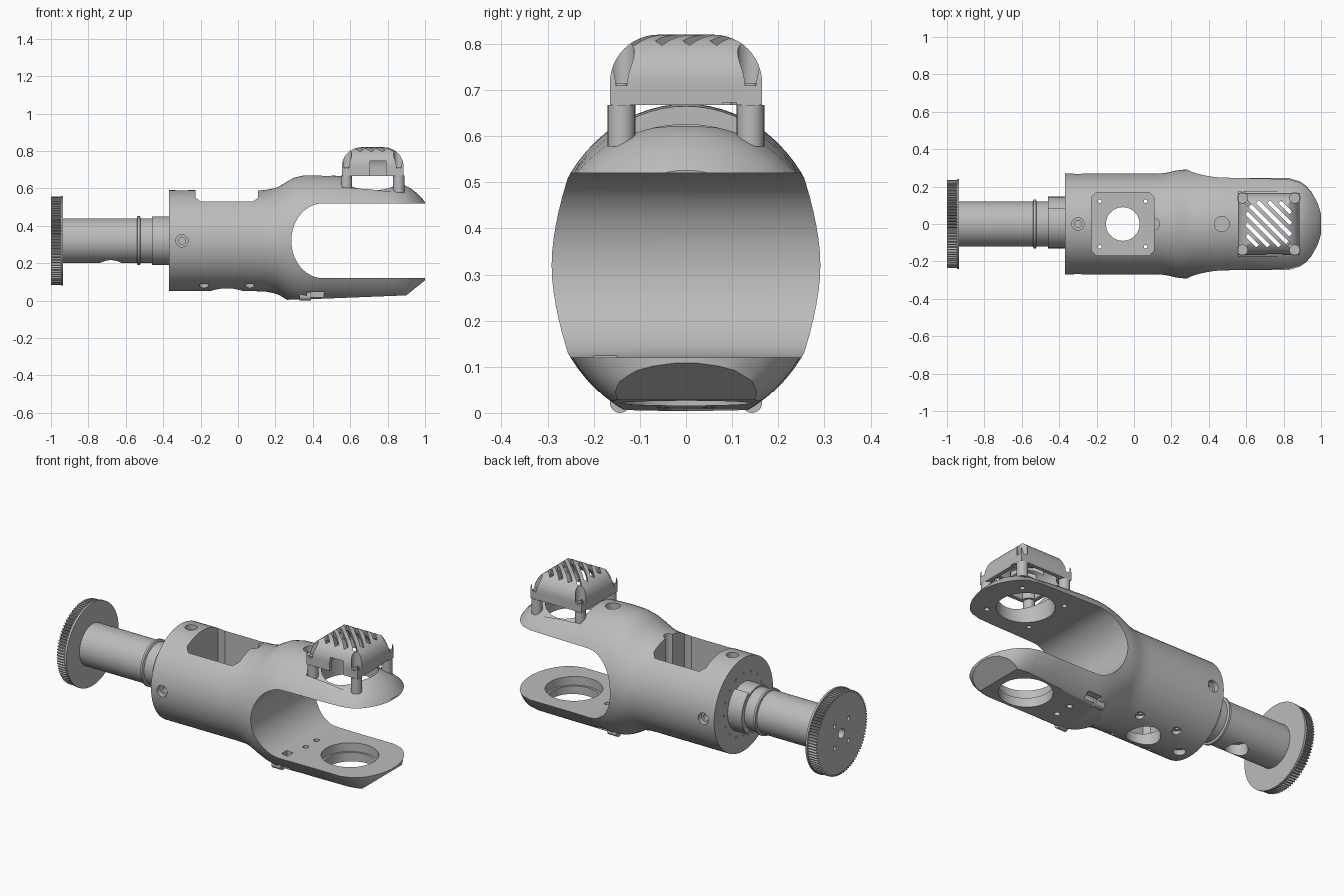
import bpy, bmesh
from math import pi, sin, cos, sqrt, radians
from mathutils import Matrix, Vector

if "Cube" in bpy.data.objects:
    bpy.data.objects.remove(bpy.data.objects["Cube"], do_unlink=True)

grey = bpy.data.materials.new("plain grey")
grey.use_nodes = True
grey.diffuse_color = (0.5, 0.5, 0.5, 1)
grey.node_tree.nodes["Principled BSDF"].inputs["Base Color"].default_value = (0.5, 0.5, 0.5, 1)

AXIS = 0.32      # height of the long axis
CAP_X = 0.72     # centre of the vent and the fork holes
CORNERS = ((-1, -1), (1, -1), (1, 1), (-1, 1))
TURN = {"x": Matrix.Rotation(pi / 2, 4, "Y"), "y": Matrix.Rotation(pi / 2, 4, "X"), "z": Matrix()}


def finish(name, bm):
    bmesh.ops.recalc_face_normals(bm, faces=bm.faces)
    mesh = bpy.data.meshes.new(name)
    bm.to_mesh(mesh)
    bm.free()
    mesh.materials.append(grey)
    obj = bpy.data.objects.new(name, mesh)
    bpy.context.collection.objects.link(obj)
    return obj


def loft(name, rings):
    """Skin closed rings of points and close both ends."""
    bm = bmesh.new()
    loops = [[bm.verts.new(p) for p in ring] for ring in rings]
    for a, b in zip(loops, loops[1:]):
        for i in range(len(a)):
            j = (i + 1) % len(a)
            bm.faces.new((a[i], a[j], b[j], b[i]))
    bm.faces.new(loops[0])
    bm.faces.new(loops[-1])
    return finish(name, bm)


def turned(name, profile, n=72):
    """Sections (x, half width, height) along the axis; the last two values shape the lower half."""
    rings = []
    for x, *upper in profile:
        ring = []
        for i in range(n):
            ry, rz = upper[:2] if i <= n // 2 else upper[-2:]
            ring.append((x, ry * cos(2 * pi * i / n), AXIS + rz * sin(2 * pi * i / n)))
        rings.append(ring)
    return loft(name, rings)


def rod(name, centre, r, length, axis="z", n=32):
    bm = bmesh.new()
    bmesh.ops.create_cone(bm, cap_ends=True, segments=n, radius1=r, radius2=r, depth=length,
                          matrix=Matrix.Translation(centre) @ TURN[axis])
    return finish(name, bm)


def box(name, lo, hi, spin=0):
    lo, hi = Vector(lo), Vector(hi)
    bm = bmesh.new()
    bmesh.ops.create_cube(bm, size=1, matrix=Matrix.Translation((lo + hi) / 2)
                          @ Matrix.Rotation(spin, 4, "Z") @ Matrix.Diagonal((*(hi - lo), 1)))
    return finish(name, bm)


def prism(name, outline, axis, lo, hi):
    """Extrude an outline along one axis."""
    place = {"x": lambda p, d: (d, p[0], p[1]), "y": lambda p, d: (p[0], d, p[1]),
             "z": lambda p, d: (p[0], p[1], d)}[axis]
    return loft(name, [[place(p, d) for p in outline] for d in (lo, hi)])


def cut(obj, cutters):
    for c in cutters:
        mod = obj.modifiers.new("cut", "BOOLEAN")
        mod.operation, mod.solver, mod.object = "DIFFERENCE", "EXACT", c
    graph = bpy.context.evaluated_depsgraph_get()
    mesh = bpy.data.meshes.new_from_object(obj.evaluated_get(graph))
    obj.modifiers.clear()
    obj.data = mesh
    for c in cutters:
        bpy.data.objects.remove(c, do_unlink=True)


# forked housing: round body swelling into two prongs
body = turned("forked_housing", [
    (-0.37, .27, .27), (0.1, .27, .27), (0.15, .271, .272), (0.19, .277, .28), (0.22, .285, .29),
    (0.26, .29, .315), (0.3, .292, .337), (0.35, .298, .349), (0.4, .305, .35), (0.45, .304, .35),
    (0.5, .302, .349), (0.57, .302, .344, .3, .35), (0.7, .305, .332, .3, .35),
    (0.83, .31, .312, .3, .35), (0.89, .3, .297, .276, .35), (0.92, .285, .282, .249, .35),
    (0.95, .262, .26, .207, .35), (0.98, .23, .231, .14, .35), (0.992, .21, .217, .09, .35),
    (1.0, .2, .206, .03, .35)])

# mouth of the fork with a rounded inner end
arc = [(0.455 - 0.17 * sin(t), AXIS + 0.2 * cos(t)) for t in [pi * i / 32 for i in range(33)]]
cuts = [prism("mouth", [(1.2, AXIS + 0.2)] + arc + [(1.2, AXIS - 0.2)], "y", -0.5, 0.5)]
# flat underside of the lower prong with a sloped tip
cuts.append(prism("underside", [(0.25, -0.2), (0.25, 0.004), (0.4, 0.008), (0.9, 0.028),
                                (1.0, 0.108), (1.1, 0.19), (1.1, -0.2)], "y", -0.5, 0.5))
# curved seat under the vented cap
seat = [(y, AXIS + 0.306 * sqrt(1 - (y / 0.316) ** 2)) for y in [0.17 * i / 8 for i in range(-8, 9)]]
cuts.append(prism("seat", [(-0.17, 0.8)] + seat + [(0.17, 0.8)], "x", 0.557, 0.9))
# deep pocket with clipped corners and a half round notch
pocket = []
for sx, sy in CORNERS:
    ends = [(-0.06 + sx * .168, sy * .142), (-0.06 + sx * .142, sy * .168)]
    pocket += ends if sx * sy > 0 else ends[::-1]
cuts.append(prism("pocket", pocket, "z", 0.12, 0.8))
cuts.append(rod("notch", (0.105, 0, 0.55), 0.032, 0.5))
cuts.append(rod("floor_hole", (-0.06, 0, 0.1), 0.09, 0.3))
for sx, sy in CORNERS:
    cuts.append(rod("floor_screw", (-0.06 + sx * .122, sy * .122, 0.1), 0.01, 0.3, n=16))
    cuts.append(rod("floor_sink", (-0.06 + sx * .122, sy * .122, 0.03), 0.025, 0.12, n=20))
    cuts.append(rod("prong_screw", (CAP_X + sx * .14, sy * .14, 0.5), 0.014, 0.1, n=16))
# four stepped screw holes around the body
for axis, d in (("y", Vector((0, 1, 0))), ("z", Vector((0, 0, 1)))):
    for s in (-1, 1):
        for r, depth in ((0.033, 0.27), (0.019, 0.24)):
            cuts.append(rod("side_screw", Vector((-0.3, 0, AXIS)) + d * s * depth, r, 0.06, axis, 24))
# holes in the prongs
cuts.append(rod("upper_hole", (CAP_X, 0, 0.6), 0.15, 0.3, n=48))
cuts.append(rod("lower_hole", (CAP_X, 0, 0.05), 0.14, 0.3, n=48))
cuts.append(rod("lower_step", (CAP_X, 0, 0.11), 0.152, 0.08, n=48))
cuts.append(rod("top_hole", (0.47, 0, 0.63), 0.04, 0.16))
for y in (-0.05, 0.05):
    cuts.append(rod("small_hole", (0.47, y, 0.06), 0.016, 0.3, n=16))
cuts.append(box("cable_slot", (0.42, -0.2, 0.085), (0.46, -0.15, 0.2)))
for s in (-1, 1):
    cuts.append(box("side_notch", (0.37, s * 0.21 - 0.06, -0.1), (0.46, s * 0.21 + 0.06, 0.045)))
# ring of small holes in the rear face
for i in range(16):
    a = 2 * pi * i / 16
    cuts.append(rod("rear_hole", (-0.37, 0.18 * cos(a), AXIS + 0.18 * sin(a)), 0.006, 0.03, "x", 10))
cut(body, cuts)

# small feet under the lower prong
for side, y in (("right", -0.143), ("left", 0.143)):
    rod(side + "_foot", (0.36, y, 0.022), 0.022, 0.06, "x", 24)

# drive shaft with collars
shaft = turned("drive_shaft", [(-0.95, .12, .12), (-0.36, .12, .12)], 64)
cut(shaft, [rod("shaft_port", (-0.68, 0, 0.2), 0.06, 0.14)])
turned("shaft_collar", [(-.54, .122, .122), (-.537, .131, .131), (-.525, .131, .131), (-.52, .122, .122)], 64)
turned("rear_bearing", [(-.46, .13, .13), (-.36, .13, .13)], 64)
sleeve = turned("bearing_sleeve", [(-.46, .146, .146), (-.36, .146, .146)], 64)
cut(sleeve, [box("sleeve_trim", (-0.6, -0.3, 0), (-0.2, 0.08, 0.6))])

# toothed wheel with a thin flange
teeth, points = 90, []
for i in range(teeth):
    for f, r in ((0, .224), (.25, .236), (.55, .236), (.8, .224)):
        a = 2 * pi * (i + f) / teeth
        points.append((r * cos(a), AXIS + r * sin(a)))
wheel = prism("toothed_wheel", points, "x", -1.0, -0.945)
holes = [rod("centre_hole", (-1, 0, AXIS), 0.028, 0.08, "x", 24)]
for i in range(4):
    a = pi / 4 + i * pi / 2
    holes.append(rod("wheel_hole", (-1, 0.09 * cos(a), AXIS + 0.09 * sin(a)), 0.012, 0.08, "x", 16))
cut(wheel, holes)
turned("wheel_flange", [(-0.947, .24, .24), (-0.935, .24, .24)], 90)


# vented cap: stacked squares that follow a rounded profile
def vault(name, half, r, low, top):
    steps = [(half, low)] + [(half - r + r * cos(t), top - r + r * sin(t))
                             for t in [pi / 2 * i / 12 for i in range(13)]]
    return loft(name, [[(CAP_X + sx * h, sy * h, z) for sx, sy in CORNERS] for h, z in steps])


cap = vault("vented_cap", 0.165, 0.105, 0.667, 0.82)
inside = vault("inside", 0.143, 0.09, 0.6, 0.797)
cut(inside, [rod("boss", (CAP_X + sx * .14, sy * .14, 0.7), 0.042, 0.4, n=24) for sx, sy in CORNERS])
cuts = [inside]
for i in range(-3, 4):
    d = i * 0.042
    c = Vector((CAP_X + d / sqrt(2), d / sqrt(2), 0.8))
    size = Vector((0.168 - abs(d), 0.0105, 0.08))
    cuts.append(box("slot", c - size, c + size, radians(-45)))
for sx, sy in CORNERS:
    cuts.append(rod("corner_sink", (CAP_X + sx * .14, sy * .14, 0.81), 0.028, 0.2, n=24))
cuts.append(box("cable_window", (0.705, -0.2, 0.64), (0.79, 0, 0.745)))
cuts.append(box("cable_notch", (0.8, 0.08, 0.64), (0.9, 0.11, 0.673)))
cut(cap, cuts)

# corner posts and screws holding the cap
for sx, sy in CORNERS:
    name = ("front_" if sx > 0 else "rear_") + ("left_" if sy > 0 else "right_")
    x, y = CAP_X + sx * 0.14, sy * 0.14
    rod(name + "post", (x, y, 0.623), 0.03, 0.09, n=24)
    rod(name + "screw", (x, y, 0.705), 0.018, 0.02, n=16)

# smooth curved surfaces, keep the edges
meshes = [o for o in bpy.context.scene.objects if o.type == "MESH"]
bpy.ops.object.select_all(action="DESELECT")
for o in meshes:
    o.select_set(True)
bpy.context.view_layer.objects.active = meshes[0]
bpy.ops.object.shade_smooth_by_angle(angle=radians(30))
